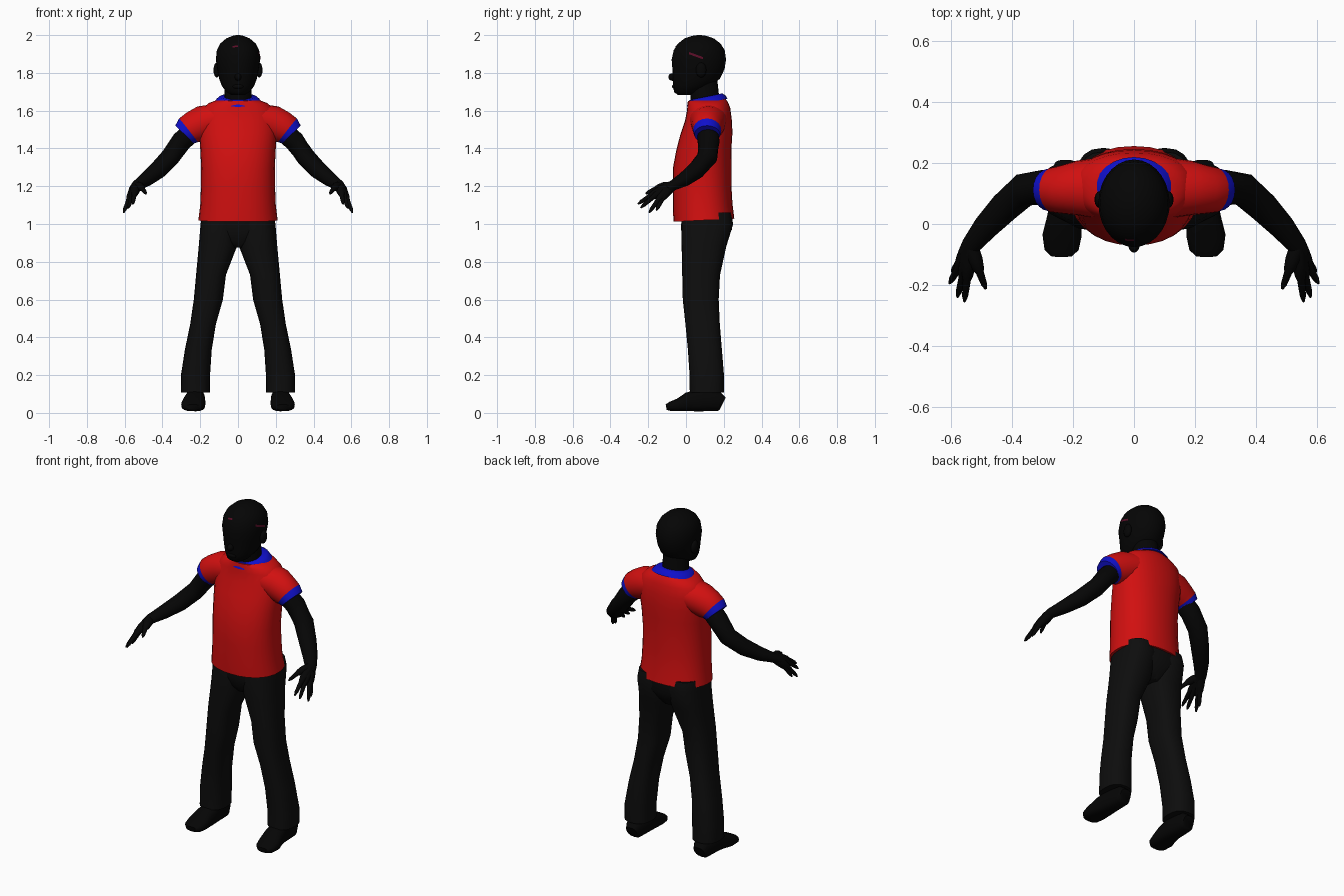
import bpy, bmesh, math
from mathutils import Vector
from mathutils.bvhtree import BVHTree

if "Cube" in bpy.data.objects:
    bpy.data.objects.remove(bpy.data.objects["Cube"])


def material(name, *rgb):
    mat = bpy.data.materials.new(name)
    mat.use_nodes = True
    mat.diffuse_color = (*rgb, 1)
    mat.node_tree.nodes["Principled BSDF"].inputs["Base Color"].default_value = (*rgb, 1)
    return mat


RED = material("shirt red", .64, .005, .005)
BLUE = material("trim blue", .005, .005, .6)
SKIN = material("skin black", .0015, .0015, .0015)
CLOTH = material("trouser black", .004, .004, .004)
MAROON = material("hairline maroon", .1, .004, .02)


def finish(name, bm, mats, smooth=True):
    """Turn a bmesh into a named, coloured and shaded object."""
    bmesh.ops.recalc_face_normals(bm, faces=bm.faces)
    mesh = bpy.data.meshes.new(name)
    bm.to_mesh(mesh)
    bm.free()
    for mat in mats:
        mesh.materials.append(mat)
    for poly in mesh.polygons:
        poly.use_smooth = smooth
    mesh.set_sharp_from_angle(angle=math.radians(50))
    ob = bpy.data.objects.new(name, mesh)
    bpy.context.collection.objects.link(ob)
    return ob


def loft(name, rings, mats, along=False, power=2, tilt=0, sides=20, side=1, trim_from=None):
    """Skin rings of (x, y, z, half width, half depth).
    Rings lie flat, or square to the path when along is set."""
    bm = bmesh.new()
    centres = [Vector((r[0] * side, r[1], r[2])) for r in rings]
    loops = []
    for i, ring in enumerate(rings):
        u, v = Vector((1, 0, 0)), Vector((0, 1, tilt))
        if along:
            t = centres[min(i + 1, len(rings) - 1)] - centres[max(i - 1, 0)]
            t.normalize()
            u = Vector((0, 0, 1)).cross(t).normalized()
            v = t.cross(u)
        loop = []
        for k in range(sides):
            a = math.tau * k / sides
            c, s = math.cos(a), math.sin(a)
            pu = math.copysign(abs(c) ** (2 / power), c) * ring[3]
            pv = math.copysign(abs(s) ** (2 / power), s) * ring[4]
            loop.append(bm.verts.new(centres[i] + u * pu + v * pv))
        loops.append(loop)
    for i in range(len(loops) - 1):
        for k in range(sides):
            n = (k + 1) % sides
            f = bm.faces.new((loops[i][k], loops[i][n], loops[i + 1][n], loops[i + 1][k]))
            if trim_from is not None and i >= trim_from:
                f.material_index = 1
    bm.faces.new(loops[0])
    cap = bm.faces.new(loops[-1])
    cap.material_index = len(mats) - 1
    return finish(name, bm, mats)


def centred(rows):
    """Rings on the middle plane, from rows of (y, z, half width, half depth)."""
    return [(0, *row) for row in rows]


def ball(name, centre, size, mat):
    bm = bmesh.new()
    bmesh.ops.create_uvsphere(bm, u_segments=14, v_segments=8, radius=1)
    bmesh.ops.scale(bm, vec=size, verts=bm.verts)
    bmesh.ops.translate(bm, vec=centre, verts=bm.verts)
    return finish(name, bm, [mat])


# Shirt body and collar
loft("shirt_body", centred([
    (.095, 1.02, .21, .161), (.088, 1.1, .2, .158), (.085, 1.2, .196, .155),
    (.085, 1.3, .195, .155), (.095, 1.4, .2, .146), (.108, 1.48, .206, .138),
    (.118, 1.55, .207, .124), (.12, 1.61, .19, .114), (.115, 1.64, .155, .107),
    (.11, 1.657, .11, .1)]), [RED], power=2.2, sides=28, tilt=.05)
loft("collar", centred([
    (.112, 1.642, .13, .108), (.11, 1.66, .115, .1), (.105, 1.674, .098, .087)]),
    [BLUE], tilt=.2, sides=24)

# Head and neck
loft("neck", centred([
    (.11, 1.6, .085, .085), (.1, 1.67, .072, .076), (.09, 1.77, .07, .075)]), [SKIN])
head = loft("head", centred([
    (-.01, 1.683, .035, .032), (.003, 1.698, .06, .066), (.035, 1.73, .085, .103),
    (.055, 1.77, .1, .125), (.066, 1.82, .11, .138), (.068, 1.87, .117, .144),
    (.07, 1.92, .112, .135), (.07, 1.955, .094, .113), (.07, 1.982, .063, .078),
    (.07, 1.996, .03, .038), (.07, 2, .008, .01)]), [SKIN], sides=28)
ball("nose", (0, -.072, 1.778), (.018, .022, .02), SKIN)
ball("lips", (0, -.062, 1.728), (.03, .012, .012), SKIN)

# Faint hairline strips laid on the head surface
tree = BVHTree.FromPolygons([v.co for v in head.data.vertices],
                            [p.vertices for p in head.data.polygons])


def hairline(name, start, end, direction, height):
    bm = bmesh.new()
    aim = Vector(direction)
    previous = None
    for i in range(9):
        p = Vector(start).lerp(Vector(end), i / 8)
        pair = []
        for lift in (-height, height):
            hit, normal, *_ = tree.ray_cast(p + Vector((0, 0, lift)), aim)
            pair.append(bm.verts.new(hit - aim * .003))
        if previous:
            bm.faces.new((previous[0], pair[0], pair[1], previous[1]))
        previous = pair
    finish(name, bm, [MAROON])


hairline("side_hairline", (.4, .015, 1.905), (.4, .09, 1.878), (-1, 0, 0), .006)
hairline("front_hairline", (-.03, -.4, 1.938), (0, -.4, 1.942), (0, 1, 0), .004)

# Paired parts
FINGERS = {
    "thumb": (.487, -.213, 1.16), "index_finger": (.557, -.255, 1.105),
    "middle_finger": (.58, -.24, 1.085), "ring_finger": (.606, -.195, 1.06),
    "little_finger": (.597, -.157, 1.072)}
WRIST = Vector((.537, -.075, 1.2))

for label, side in (("left", 1), ("right", -1)):
    ball(label + "_ear", (side * .113, .08, 1.815), (.017, .028, .04), SKIN)

    # Sleeve with a trim band at its end
    loft(label + "_sleeve", [
        (.12, .118, 1.55, .1, .085), (.185, .118, 1.533, .09, .094),
        (.235, .113, 1.512, .08, .086), (.262, .112, 1.496, .075, .08),
        (.283, .112, 1.474, .068, .068)],
        [RED, BLUE], along=True, side=side, trim_from=3)

    # Arm bending forward at the elbow
    loft(label + "_arm", [
        (.22, .112, 1.51, .056, .056), (.3, .12, 1.437, .058, .054),
        (.36, .113, 1.353, .055, .05), (.425, .055, 1.285, .05, .047),
        (.487, -.01, 1.236, .042, .038), (.535, -.07, 1.203, .032, .027),
        (.545, -.1, 1.185, .034, .022)],
        [SKIN], along=True, side=side, sides=16)

    # Fingers fan out from the wrist and merge into the palm
    for finger, tip in FINGERS.items():
        tip = Vector(tip)
        path = []
        for f, r in ((0, .026), (.3, .025), (.52, .019), (.62, .013), (.9, .01), (1, .004)):
            p = WRIST.lerp(tip, f)
            p.z += .012 * math.sin(f * math.pi)
            path.append((*p, r, r))
        loft(label + "_" + finger, path, [SKIN], along=True, side=side, sides=10)

    # Trouser leg
    loft(label + "_trouser_leg", [
        (.1, .112, 1.06, .09, .125), (.1, .112, 1, .098, .138), (.107, .095, .88, .101, .118),
        (.143, .08, .73, .079, .1), (.157, .078, .6, .077, .095),
        (.185, .088, .47, .068, .091), (.21, .1, .335, .071, .09),
        (.225, .11, .2, .077, .091), (.226, .11, .107, .077, .09)],
        [CLOTH], power=2.5, side=side)

    # Shoe, from heel to toe
    loft(label + "_shoe", [
        (.225, .195, .05, .035, .035), (.225, .175, .06, .048, .05),
        (.226, .06, .066, .052, .058), (.23, .01, .058, .058, .05),
        (.237, -.04, .042, .064, .034), (.238, -.085, .034, .056, .024),
        (.238, -.105, .03, .035, .015)],
        [SKIN], along=True, power=2.8, side=side, sides=16)

# Trouser seat joining the legs
loft("trouser_seat", centred([
    (.1, .875, .05, .08), (.1, .91, .12, .105), (.11, .97, .18, .133),
    (.112, 1.06, .185, .135)]), [CLOTH], power=2.4, sides=24)
